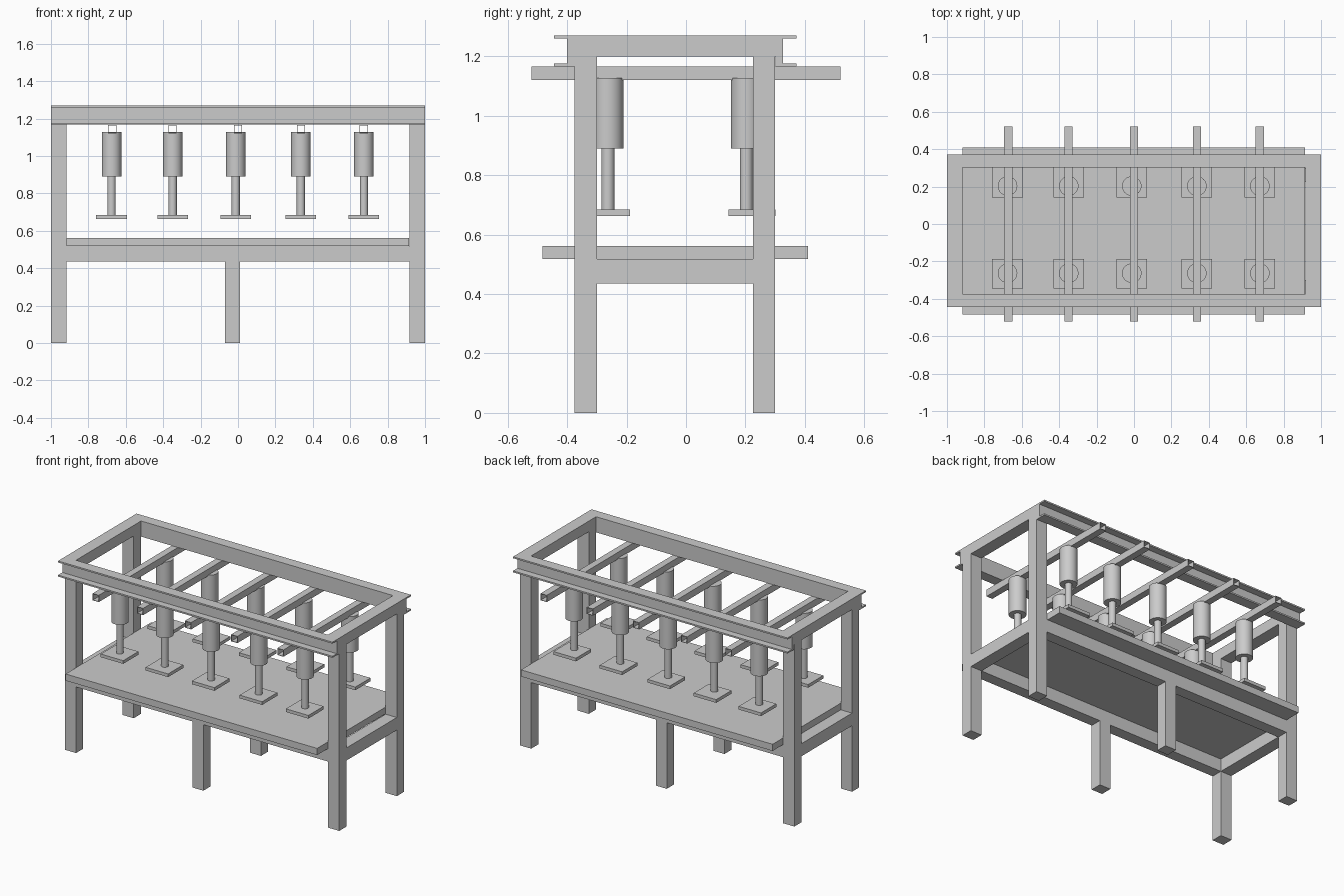
import bpy, bmesh

if "Cube" in bpy.data.objects:
    bpy.data.objects.remove(bpy.data.objects["Cube"])

def box(name, x0, x1, y0, y1, z0, z1):
    bm = bmesh.new()
    bmesh.ops.create_cube(bm, size=1)
    for v in bm.verts:
        v.co = ((x0 + x1) / 2 + v.co.x * (x1 - x0),
                (y0 + y1) / 2 + v.co.y * (y1 - y0),
                (z0 + z1) / 2 + v.co.z * (z1 - z0))
    me = bpy.data.meshes.new(name)
    bm.to_mesh(me)
    bm.free()
    ob = bpy.data.objects.new(name, me)
    bpy.context.collection.objects.link(ob)
    return ob

def cylinder(name, x, y, r, z0, z1):
    bpy.ops.mesh.primitive_cylinder_add(vertices=40, radius=r, depth=z1 - z0,
                                        location=(x, y, (z0 + z1) / 2))
    bpy.context.object.name = name
    bpy.ops.object.shade_smooth_by_angle()

def square_tube(name, x, half, y0, y1, z0, z1, wall):
    ob = box(name, x - half, x + half, y0, y1, z0, z1)
    bm = bmesh.new()
    bm.from_mesh(ob.data)
    bm.normal_update()
    ends = [f for f in bm.faces if abs(f.normal.y) > 0.9]
    bmesh.ops.delete(bm, geom=ends, context='FACES')
    bm.to_mesh(ob.data)
    bm.free()
    mod = ob.modifiers.new("wall", 'SOLIDIFY')
    mod.thickness = wall
    mod.offset = -1
    mod.use_even_offset = True

def channel(name, inner, out):
    # C profile opening outwards, extruded along x
    w, f, t = 0.025 * out, 0.07 * out, 0.01
    z0, z1 = 1.167, 1.27
    prof = [(0, z0), (f, z0), (f, z0 + t), (w, z0 + t),
            (w, z1 - t), (f, z1 - t), (f, z1), (0, z1)]
    bm = bmesh.new()
    face = bm.faces.new([bm.verts.new((-1, inner + y, z)) for y, z in prof])
    ext = bmesh.ops.extrude_face_region(bm, geom=[face])
    verts = [g for g in ext['geom'] if isinstance(g, bmesh.types.BMVert)]
    bmesh.ops.translate(bm, vec=(2, 0, 0), verts=verts)
    bmesh.ops.recalc_face_normals(bm, faces=bm.faces)
    me = bpy.data.meshes.new(name)
    bm.to_mesh(me)
    bm.free()
    bpy.context.collection.objects.link(bpy.data.objects.new(name, me))

# Front and back: legs, lower rails, upper channels
FRONT, BACK = (-0.375, -0.30), (0.225, 0.30)
for side, (y0, y1) in (("front", FRONT), ("back", BACK)):
    box(side + "_left_leg", -1, -0.918, y0, y1, 0, 1.2)
    box(side + "_right_leg", 0.918, 1, y0, y1, 0, 1.2)
    box(side + "_middle_leg", -0.07, 0.01, y0, y1, 0, 0.435)
    box(side + "_lower_rail", -0.918, 0.918, y0, y1, 0.435, 0.518)
channel("front_upper_channel", -0.375, -1)
channel("back_upper_channel", 0.302, 1)

# End rails
for side, x0, x1 in (("left", -1, -0.918), ("right", 0.918, 1)):
    box(side + "_lower_rail", x0, x1, -0.30, 0.225, 0.435, 0.518)
    box(side + "_upper_rail", x0, x1, -0.375, 0.302, 1.2, 1.27)

# Table plate
box("table_plate", -0.918, 0.915, -0.483, 0.41, 0.518, 0.562)

# Hollow cross bars carrying pairs of press rams
for i, (bar_x, ram_x) in enumerate([(-0.673, -0.676), (-0.35, -0.349),
                                    (0.0, -0.012), (0.337, 0.336), (0.673, 0.673)]):
    square_tube(f"cross_bar_{i}", bar_x, 0.0225, -0.52, 0.52, 1.121, 1.166, 0.003)
    for side, y, pad_y in (("front", -0.263, -0.267), ("back", 0.203, 0.222)):
        cylinder(f"{side}_ram_body_{i}", ram_x, y, 0.052, 0.89, 1.127)
        cylinder(f"{side}_ram_rod_{i}", ram_x, y, 0.022, 0.68, 0.892)
        box(f"{side}_press_pad_{i}", ram_x - 0.082, ram_x + 0.082,
            pad_y - 0.079, pad_y + 0.079, 0.663, 0.684)
